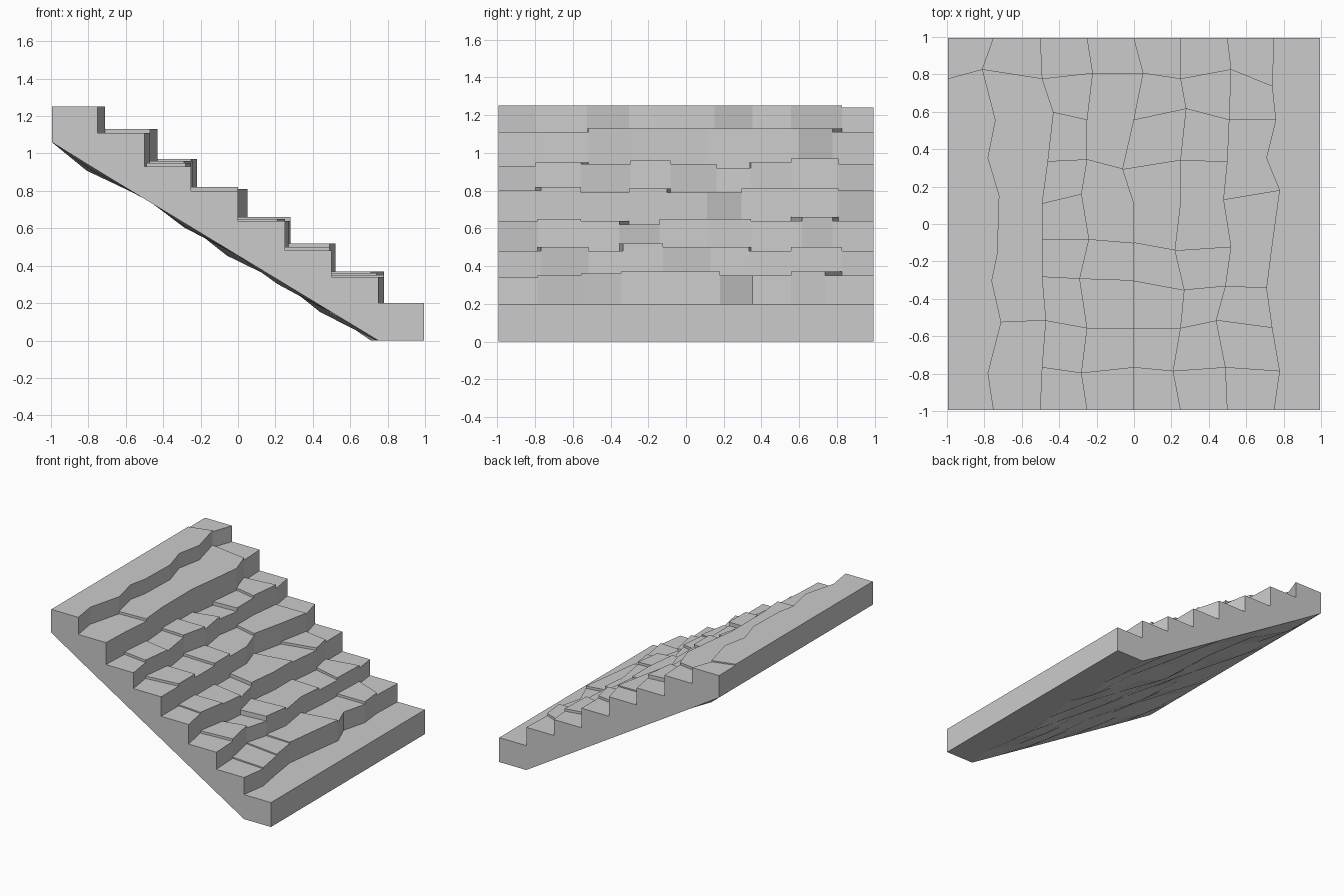
import bpy, bmesh

if "Cube" in bpy.data.objects:
    bpy.data.objects.remove(bpy.data.objects["Cube"])

# Worn stone stair: an 8 x 9 grid of uneven slabs descending along +x
NX, NY = 8, 9

# slab corner offsets (hundredths) per inner riser line, from y=-1 side to y=+1 side
DX = [(-3, 4, -1, 2, 3, -3, 1, -6), (1, 3, 1, 1, 1, 4, 7, 1),
      (-3, 0, -4, 1, -3, 0, 0, 3), (0, 0, 0, 0, 0, -6, 0, 5),
      (-4, 0, 2, -3, 0, 0, 3, 0), (-1, -6, -1, 2, -2, 0, 1, 2),
      (3, -1, -4, -1, 3, -4, 1, -1)]
DY = [(-2, 3, 3, -5, 4, 2, 0, 5), (1, 4, 5, 3, 0, 0, 4, 0),
      (-2, 0, 4, 3, 5, 1, 0, 3), (1, 0, 3, 1, 0, -4, 0, 3),
      (-1, 0, -2, -3, 0, 1, 6, 0), (1, 4, 0, -1, 2, 0, 0, 5),
      (-1, 0, -1, 0, 7, 2, 0, -4)]

# tread heights and per-slab unevenness (hundredths)
BASE = [1.25, 1.13, .94, .80, .64, .50, .36, .20]
DH = [(0, 0, 0, 0, 0, 0, 0, 0, -1), (-2, -2, 0, 0, 0, 0, 0, 0, -2),
      (-1, 1, 0, 2, 0, -2, 1, 3, 0), (0, 2, -1, 1, -1, -1, 1, 1, 0),
      (0, 1, 0, -2, 1, 1, 0, 2, 0), (-2, 0, -2, 2, 0, 0, -2, 0, -2),
      (-2, -1, 0, 1, 1, -1, -1, 1, -1), (0,) * 9]
H = [[BASE[i] + DH[i][j] / 100 for j in range(NY)] for i in range(NX)]


def node(i, j):
    x, y = -1 + 2 * i / NX, -1 + 2 * j / NY
    if 0 < i < NX and 0 < j < NY:
        x += DX[i - 1][j - 1] / 100
        y += DY[i - 1][j - 1] / 100
    return max(-.995, min(.995, x)), max(-.995, min(.995, y))


def under(i):
    return 1.06 * max(0, 7 - i) / 7


bm = bmesh.new()


def face(*pts):
    bm.faces.new([bm.verts.new(p) for p in pts])


def wall(a, b, low_a, low_b, high):
    face((*a, low_a), (*b, low_b), (*b, high), (*a, high))


def step_wall(a, b, left, right):
    # riser facing the lower of two neighbouring slabs
    if left > right:
        wall(a, b, right, right, left)
    elif right > left:
        wall(b, a, left, left, right)


for i in range(NX):
    for j in range(NY):
        a, b, c, d = node(i, j), node(i + 1, j), node(i + 1, j + 1), node(i, j + 1)
        h, u, v = H[i][j], under(i), under(i + 1)
        # tread and sloping underside
        face((*a, h), (*b, h), (*c, h), (*d, h))
        face((*d, u), (*c, v), (*b, v), (*a, u))
        # risers between slabs
        if i < NX - 1:
            step_wall(b, c, h, H[i + 1][j])
        if j < NY - 1:
            step_wall(c, d, h, H[i][j + 1]) if h > H[i][j + 1] else \
                step_wall(d, c, H[i][j + 1], h)
        # outer sides
        if j == 0:
            wall(a, b, u, v, h)
        if j == NY - 1:
            wall(c, d, v, u, h)
        if i == 0:
            wall(d, a, u, u, h)
        if i == NX - 1:
            wall(b, c, v, v, h)

bmesh.ops.remove_doubles(bm, verts=bm.verts, dist=1e-4)
mesh = bpy.data.meshes.new("stone_stair")
bm.to_mesh(mesh)
bm.free()
bpy.context.collection.objects.link(bpy.data.objects.new("stone_stair", mesh))
